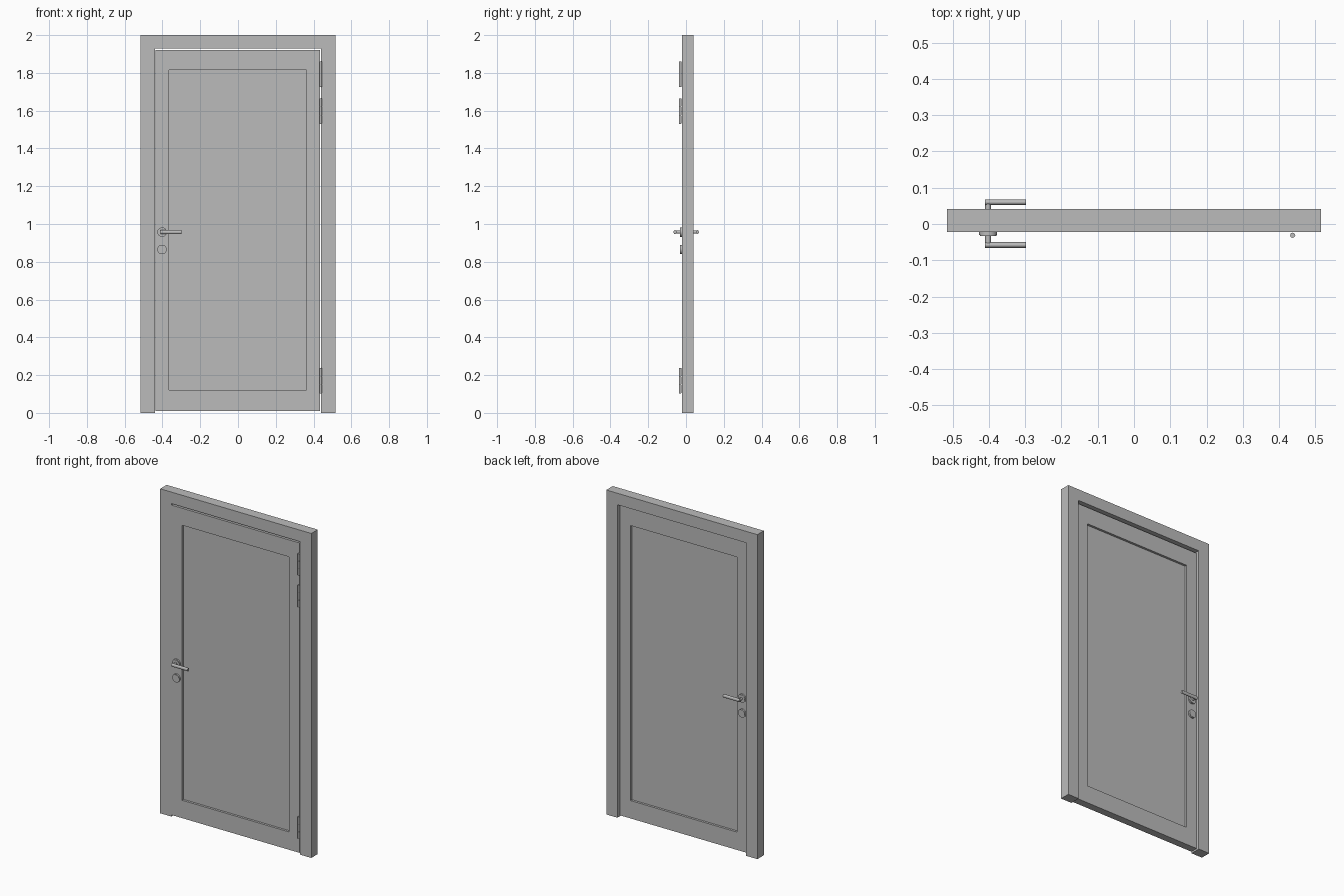
import bpy, bmesh
from math import pi
from mathutils import Matrix, Vector

cube = bpy.data.objects.get("Cube")
if cube:
    bpy.data.objects.remove(cube, do_unlink=True)

grey = bpy.data.materials.new("plain grey")
grey.use_nodes = True
grey.diffuse_color = (0.5, 0.5, 0.5, 1)
grey.node_tree.nodes["Principled BSDF"].inputs["Base Color"].default_value = (0.5, 0.5, 0.5, 1)

FRONT, BACK = -0.022, 0.024      # faces of the door leaf
HANDLE_X, HANDLE_Z = -0.402, 0.957


def finish(name, bm, smooth=False):
    bmesh.ops.recalc_face_normals(bm, faces=bm.faces)
    mesh = bpy.data.meshes.new(name)
    bm.to_mesh(mesh)
    bm.free()
    mesh.materials.append(grey)
    obj = bpy.data.objects.new(name, mesh)
    bpy.context.collection.objects.link(obj)
    if smooth:
        bpy.ops.object.select_all(action='DESELECT')
        obj.select_set(True)
        bpy.context.view_layer.objects.active = obj
        bpy.ops.object.shade_smooth_by_angle(angle=pi / 6)
    return obj


def add_rod(bm, start, end, radius, sides=20):
    """Add a capped cylinder between two points."""
    a, b = Vector(start), Vector(end)
    turn = (b - a).to_track_quat('Z', 'Y').to_matrix().to_4x4()
    return bmesh.ops.create_cone(bm, cap_ends=True, segments=sides, radius1=radius,
                                 radius2=radius, depth=(b - a).length,
                                 matrix=Matrix.Translation((a + b) / 2) @ turn)["verts"]


# Door frame: an upside-down U, extruded through the wall
bm = bmesh.new()
half = [(0.515, 2), (0.515, 0), (0.439, 0), (0.439, 1.929)]
outline = half + [(-x, z) for x, z in reversed(half)]
face = bm.faces.new([bm.verts.new((x, -0.022, z)) for x, z in outline])
made = bmesh.ops.extrude_face_region(bm, geom=[face])["geom"]
bmesh.ops.translate(bm, vec=(0, 0.063, 0),
                    verts=[v for v in made if isinstance(v, bmesh.types.BMVert)])
finish("door_frame", bm)

# Door leaf: a slab with a sunken panel on both sides
bm = bmesh.new()
bmesh.ops.create_cube(bm, size=1)
for v in bm.verts:
    v.co = (0.4345 if v.co.x > 0 else -0.438,
            BACK if v.co.y > 0 else FRONT,
            1.92 if v.co.z > 0 else 0.01)
bm.normal_update()
for face in [f for f in bm.faces if abs(f.normal.y) > 0.9]:
    inward = -0.014 if face.normal.y > 0 else 0.014
    bmesh.ops.inset_individual(bm, faces=[face], thickness=0.05)
    for v in face.verts:
        v.co.x = 0.362 if v.co.x > 0 else -0.365
        v.co.z = 1.815 if v.co.z > 1 else 0.12
    sunk = bmesh.ops.extrude_discrete_faces(bm, faces=[face])["faces"][0]
    rim = list(sunk.verts)
    bmesh.ops.translate(bm, verts=rim, vec=(0, inward, 0))
bmesh.ops.remove_doubles(bm, verts=bm.verts, dist=0.0001)
finish("door_leaf", bm)

# Handle sets and lock covers on both faces
for side, y, out in (("front", FRONT, -1), ("back", BACK, 1)):
    for part, z in (("handle_rose", HANDLE_Z), ("lock_cover", 0.865)):
        bm = bmesh.new()
        add_rod(bm, (HANDLE_X, y, z), (HANDLE_X, y + out * 0.011, z), 0.025, 32)
        edges = [e for e in bm.edges if all(abs(v.co.y - y) > 0.01 for v in e.verts)]
        bmesh.ops.bevel(bm, geom=edges, offset=0.002, segments=2, affect='EDGES')
        finish(f"{side}_{part}", bm, True)
    bm = bmesh.new()
    lever_y = y + out * 0.036
    add_rod(bm, (HANDLE_X, y, HANDLE_Z), (HANDLE_X, lever_y, HANDLE_Z), 0.008)
    lever = add_rod(bm, (HANDLE_X - 0.008, lever_y, HANDLE_Z), (-0.298, lever_y, HANDLE_Z), 0.008)
    for v in lever:
        v.co.z = HANDLE_Z + (v.co.z - HANDLE_Z) * 1.3
    finish(f"{side}_lever", bm, True)

# Hinges: three knuckles around a pin
for name, low in (("bottom", 0.103), ("middle", 1.53), ("top", 1.725)):
    bm = bmesh.new()
    x, y, step = 0.4375, -0.031, 0.045
    add_rod(bm, (x, y, low), (x, y, low + 3 * step), 0.0055, 16)
    for i in range(3):
        add_rod(bm, (x, y, low + i * step + 0.001), (x, y, low + (i + 1) * step - 0.001), 0.007, 16)
    finish(f"{name}_hinge", bm, True)
